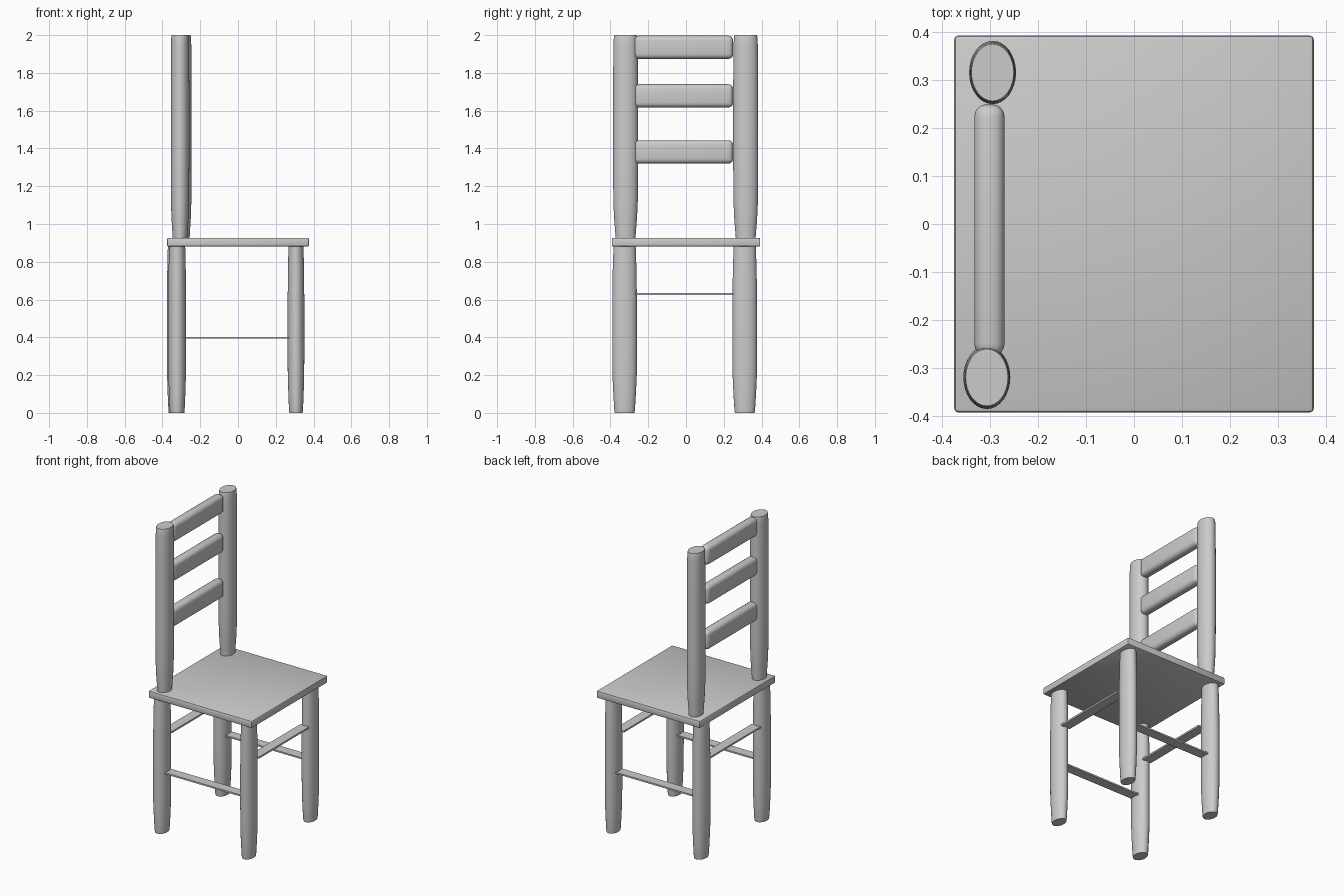
import bpy, bmesh, math

cube = bpy.data.objects.get("Cube")
if cube:
    bpy.data.objects.remove(cube, do_unlink=True)

grey = bpy.data.materials.new("plain_grey")
grey.use_nodes = True
COLOUR = (0.6, 0.6, 0.6, 1)
grey.diffuse_color = COLOUR
grey.node_tree.nodes["Principled BSDF"].inputs["Base Color"].default_value = COLOUR


def finish(name, bm, angle=40):
    bmesh.ops.recalc_face_normals(bm, faces=bm.faces)
    mesh = bpy.data.meshes.new(name)
    bm.to_mesh(mesh)
    bm.free()
    obj = bpy.data.objects.new(name, mesh)
    bpy.context.collection.objects.link(obj)
    mesh.materials.append(grey)
    bpy.ops.object.select_all(action="DESELECT")
    obj.select_set(True)
    bpy.context.view_layer.objects.active = obj
    bpy.ops.object.shade_smooth_by_angle(angle=math.radians(angle))
    return obj


def turned_post(name, x, y, rx, ry, profile, sides=32):
    """Oval post; profile is a list of (height, radius factor)."""
    bm = bmesh.new()
    rings = []
    for z, f in profile:
        turns = [2 * math.pi * i / sides for i in range(sides)]
        rings.append([bm.verts.new((x + rx * f * math.cos(a), y + ry * f * math.sin(a), z))
                      for a in turns])
    for low, high in zip(rings, rings[1:]):
        for i in range(sides):
            j = (i + 1) % sides
            bm.faces.new((low[i], low[j], high[j], high[i]))
    bm.faces.new(rings[0])
    bm.faces.new(rings[-1])
    return finish(name, bm)


def board(name, low, high, radius=0, segments=3):
    """Box between two corners, with rounded edges."""
    bm = bmesh.new()
    bmesh.ops.create_cube(bm, size=1)
    for v in bm.verts:
        v.co = [a + (b - a) * (c + 0.5) for a, b, c in zip(low, high, v.co)]
    if radius:
        bmesh.ops.bevel(bm, geom=bm.edges[:], offset=radius, segments=segments,
                        profile=0.5, affect="EDGES")
    return finish(name, bm)


# Seat
board("seat", (-0.375, -0.393, 0.88), (0.375, 0.393, 0.927), 0.008, 2)

LEG = [(0, 0.8), (0.015, 0.84), (0.1, 0.92), (0.2, 0.99), (0.35, 1),
       (0.6, 1), (0.75, 0.97), (0.89, 0.9)]
POST = [(0.91, 0.78), (0.95, 0.82), (1.03, 0.92), (1.12, 0.98), (1.3, 1),
        (1.75, 1), (1.95, 0.97), (1.99, 0.94), (2.0, 0.9)]

# Legs and back posts on each side
for side, y, rear_x, post_x in (("right", -0.325, -0.322, -0.307),
                                ("left", 0.311, -0.329, -0.295)):
    turned_post(f"front_leg_{side}", 0.307, y, 0.044, 0.065, LEG)
    turned_post(f"rear_leg_{side}", rear_x, y, 0.047, 0.065, LEG)
    turned_post(f"back_post_{side}", post_x, y + 0.005, 0.049, 0.066, POST)
    # Low side stretcher
    board(f"side_stretcher_{side}", (-0.285, y - 0.032, 0.393), (0.27, y + 0.032, 0.403))

# Higher cross stretchers
for name, x in (("front_stretcher", 0.307), ("rear_stretcher", -0.322)):
    board(name, (x - 0.032, -0.268, 0.625), (x + 0.032, 0.25, 0.636))

# Back slats
for name, z in (("lower", 1.32), ("middle", 1.617), ("top", 1.874)):
    board(f"{name}_slat", (-0.333, -0.276, z), (-0.27, 0.25, z + 0.123), 0.026, 4)
